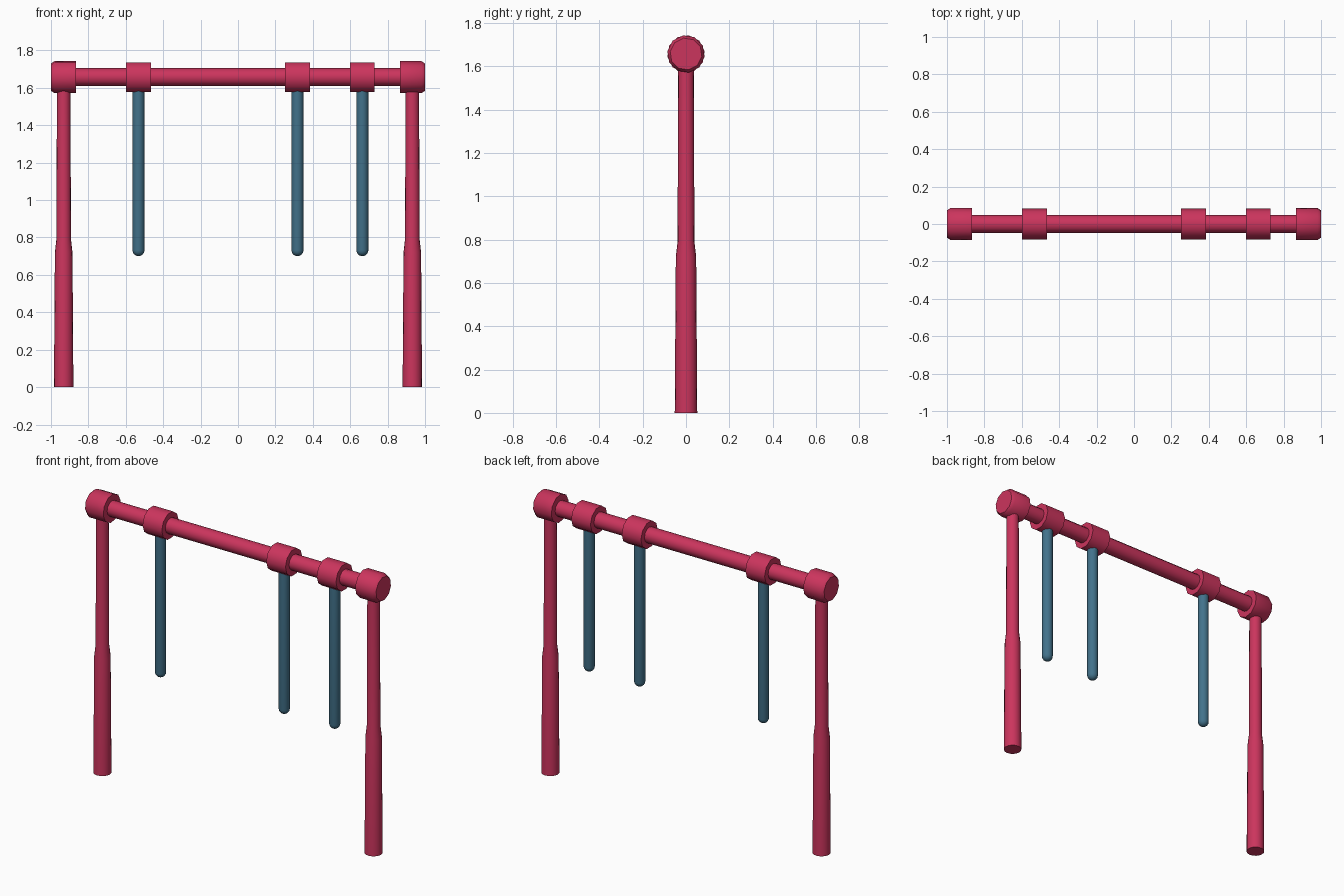
import bpy, math
from mathutils import Matrix

if "Cube" in bpy.data.objects:
    bpy.data.objects.remove(bpy.data.objects["Cube"])


def material(name, color):
    m = bpy.data.materials.new(name)
    m.diffuse_color = color
    m.use_nodes = True
    m.node_tree.nodes["Principled BSDF"].inputs["Base Color"].default_value = m.diffuse_color
    return m


RED = material("red_paint", (0.60, 0.035, 0.11, 1))
BLUE = material("blue_paint", (0.055, 0.17, 0.26, 1))
BAR_Z = 1.657


def lathe(name, profile, sides, mat, matrix, turn=0.0, angle=40):
    """Spin a (radius, height) profile round local z, with flat end caps."""
    verts, faces = [], []
    for r, h in profile:
        for i in range(sides):
            a = turn + 2 * math.pi * i / sides
            verts.append((r * math.cos(a), r * math.sin(a), h))
    for k in range(len(profile) - 1):
        for i in range(sides):
            j = (i + 1) % sides
            faces.append((k * sides + i, k * sides + j,
                          (k + 1) * sides + j, (k + 1) * sides + i))
    faces.append(tuple(reversed(range(sides))))
    faces.append(tuple(range((len(profile) - 1) * sides, len(profile) * sides)))
    mesh = bpy.data.meshes.new(name)
    mesh.from_pydata(verts, [], faces)
    mesh.materials.append(mat)
    ob = bpy.data.objects.new(name, mesh)
    ob.matrix_world = matrix
    bpy.context.collection.objects.link(ob)
    bpy.ops.object.select_all(action='DESELECT')
    ob.select_set(True)
    bpy.context.view_layer.objects.active = ob
    bpy.ops.object.shade_smooth_by_angle(angle=math.radians(angle))
    return ob


def along_x(x, direction=1):
    return (Matrix.Translation((x, 0, BAR_Z))
            @ Matrix.Rotation(direction * math.pi / 2, 4, 'Y'))


# Top bar
lathe("top_bar", [(0.048, -0.93), (0.048, 0.93)], 12, RED, along_x(0))

# Posts with thicker lower sleeves, and the end joints with a bevelled outer rim
for side, s in (("left", -1), ("right", 1)):
    lathe(side + "_post",
          [(0.052, 0), (0.047, 0.72), (0.039, 0.79), (0.036, 1.62)],
          16, RED, Matrix.Translation((s * 0.932, 0, 0)))
    lathe(side + "_end_joint",
          [(0.087, 0), (0.087, 0.115), (0.074, 0.134)],
          10, RED, along_x(s * 0.866, s), turn=math.radians(9))

# Sliding collars, each with a hanging rod that has a rounded tip
R = 0.032
tip = [(R * math.sin(a), 0.70 + R * (1 - math.cos(a)))
       for a in (math.radians(d) for d in (10, 30, 50, 70, 90))]
for n, x in enumerate((-0.532, 0.318, 0.665), 1):
    lathe(f"collar_{n}", [(0.083, -0.066), (0.083, 0.066)], 10, RED,
          along_x(x), turn=math.pi / 2)
    lathe(f"hanging_rod_{n}", tip + [(R, 1.62)], 16, BLUE,
          Matrix.Translation((x, 0, 0)))
